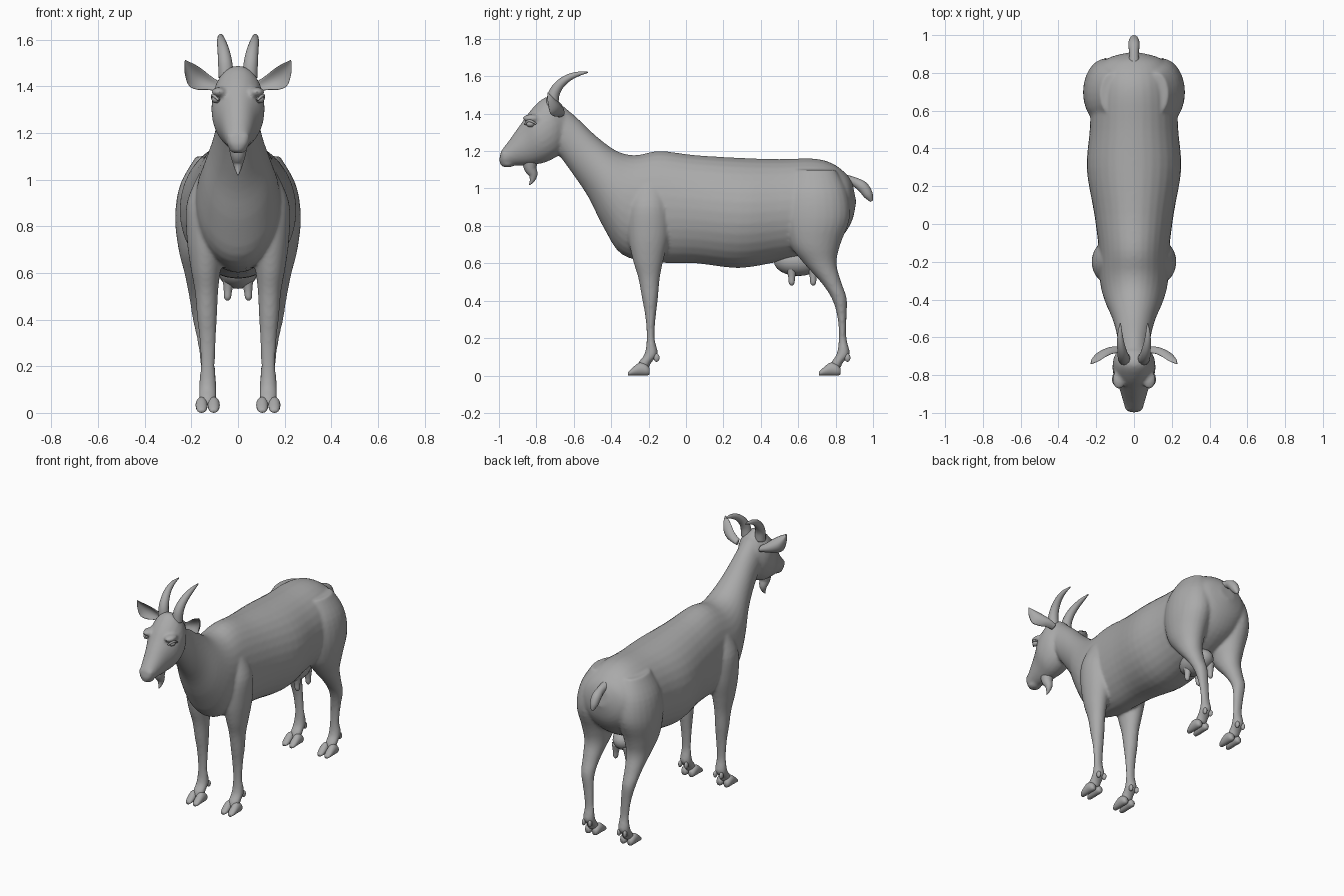
import bpy, bmesh, math
from mathutils import Vector

if "Cube" in bpy.data.objects:
    bpy.data.objects.remove(bpy.data.objects["Cube"])

grey = bpy.data.materials.new("plain grey")
grey.use_nodes = True
GREY = (0.4, 0.4, 0.4, 1)
grey.diffuse_color = GREY
grey.node_tree.nodes["Principled BSDF"].inputs["Base Color"].default_value = GREY
SIDES = (1, -1)


def refine(rows, steps=4):
    """Catmull-Rom interpolation between rows of numbers."""
    rows = [Vector(r) for r in rows]
    out = []
    for i in range(len(rows) - 1):
        a, b = rows[max(i - 1, 0)], rows[i]
        c, d = rows[i + 1], rows[min(i + 2, len(rows) - 1)]
        for s in range(steps):
            t = s / steps
            out.append(0.5 * (2 * b + (c - a) * t + (2 * a - 5 * b + 4 * c - d) * t * t
                              + (3 * b - a - 3 * c + d) * t ** 3))
    return out + [rows[-1]]


def skin(bm, rings):
    """Join rings of points into a closed tube."""
    loops = [[bm.verts.new(p) for p in ring] for ring in rings]
    for lo, hi in zip(loops, loops[1:]):
        for i in range(len(lo)):
            j = (i + 1) % len(lo)
            bm.faces.new((lo[i], lo[j], hi[j], hi[i]))
    bm.faces.new(loops[0])
    bm.faces.new(loops[-1])


def loft(bm, rows, x_sign=1, sides=24):
    """Each row: centre x, half width, then (y, z) of the two profile edges."""
    rings = []
    for x, w, y0, z0, y1, z1 in refine(rows):
        p, q = Vector((x * x_sign, y0, z0)), Vector((x * x_sign, y1, z1))
        mid, half = (p + q) / 2, (p - q) / 2
        rings.append([mid + half * math.cos(a) + Vector((w * math.sin(a), 0, 0))
                      for a in (math.tau * k / sides for k in range(sides))])
    skin(bm, rings)


def ball(bm, centre, size):
    made = bmesh.ops.create_uvsphere(bm, u_segments=20, v_segments=12, radius=1)["verts"]
    bmesh.ops.scale(bm, vec=size, verts=made)
    bmesh.ops.translate(bm, vec=centre, verts=made)


def finish(name, bm, voxel=0, smooth=0):
    bmesh.ops.recalc_face_normals(bm, faces=bm.faces)
    for f in bm.faces:
        f.smooth = True
    mesh = bpy.data.meshes.new(name)
    bm.to_mesh(mesh)
    bm.free()
    mesh.materials.append(grey)
    ob = bpy.data.objects.new(name, mesh)
    bpy.context.scene.collection.objects.link(ob)
    if voxel:
        mod = ob.modifiers.new("fuse", "REMESH")
        mod.mode, mod.voxel_size, mod.use_smooth_shade = "VOXEL", voxel, True
        mod = ob.modifiers.new("soften", "SMOOTH")
        mod.factor, mod.iterations = 0.5, smooth
    return ob


def tube(name, points, sign=1):
    """Tapered round tube; each point: x, y, z, radius."""
    bm = bmesh.new()
    pts = refine(points, 6)
    rings = []
    for i, p in enumerate(pts):
        t = (pts[min(i + 1, len(pts) - 1)] - pts[max(i - 1, 0)]).xyz.normalized()
        u = t.cross(Vector((1, 0, 0))).normalized()
        v = t.cross(u)
        ring = [p.xyz + p.w * (u * math.cos(a) + v * math.sin(a))
                for a in (math.tau * k / 14 for k in range(14))]
        rings.append([Vector((c.x * sign, c.y, c.z)) for c in ring])
    skin(bm, rings)
    return finish(name, bm)


# Trunk and neck: half width, top edge, bottom edge
TRUNK = [(.05, .89, 1.03, .91, .93), (.15, .855, 1.08, .885, .82), (.2, .78, 1.135, .81, .72),
         (.225, .68, 1.16, .66, .64), (.235, .5, 1.157, .48, .605), (.25, .3, 1.163, .28, .575),
         (.21, .05, 1.178, .05, .6), (.185, -.14, 1.2, -.16, .605), (.18, -.27, 1.178, -.34, .645),
         (.155, -.37, 1.2, -.44, .79), (.115, -.48, 1.28, -.52, .95), (.09, -.58, 1.375, -.6, 1.07),
         (.08, -.68, 1.46, -.68, 1.18)]
# Head from muzzle to poll
HEAD = [(.025, -.992, 1.185, -1, 1.145), (.045, -.985, 1.205, -.975, 1.122),
        (.06, -.94, 1.265, -.92, 1.122), (.083, -.88, 1.35, -.83, 1.125),
        (.112, -.82, 1.43, -.75, 1.14), (.108, -.745, 1.49, -.68, 1.18),
        (.075, -.67, 1.46, -.64, 1.25)]
# Legs: centre x, half width, front y, back y, height
FRONT_LEG = [(.12, .05, -.27, -.12, 1.02), (.13, .09, -.31, -.09, .9), (.135, .085, -.31, -.09, .75),
             (.138, .065, -.285, -.12, .62), (.135, .05, -.255, -.14, .52), (.133, .043, -.235, -.15, .41),
             (.13, .035, -.217, -.162, .31), (.13, .031, -.21, -.168, .2), (.13, .038, -.222, -.15, .115),
             (.13, .038, -.255, -.185, .07), (.13, .035, -.265, -.2, .035)]
HIND_LEG = [(.12, .06, .58, .8, 1.1), (.14, .108, .53, .86, .98), (.15, .12, .52, .875, .84),
            (.155, .1, .555, .825, .7), (.155, .075, .63, .805, .6), (.155, .055, .72, .83, .5),
            (.152, .044, .78, .86, .41), (.14, .035, .81, .858, .31), (.13, .031, .817, .858, .2),
            (.13, .038, .805, .876, .115), (.13, .038, .775, .84, .07), (.13, .035, .765, .825, .035)]

body = bmesh.new()
loft(body, [(0,) + r for r in TRUNK], sides=32)
loft(body, [(0,) + r for r in HEAD])
for s in SIDES:
    for leg in (FRONT_LEG, HIND_LEG):
        loft(body, [(x, w, yf, z, yb, z) for x, w, yf, yb, z in leg], s)
    ball(body, (s * .13, -.2, .82), (.085, .1, .2))      # shoulder
    ball(body, (s * .08, -.825, 1.375), (.035, .05, .022))  # brow
    ball(body, (s * .028, -.972, 1.185), (.02, .02, .018))  # nostril wing
ball(body, (0, -.955, 1.132), (.04, .04, .02))           # lower lip
finish("body", body, .009, 8)

for s in SIDES:
    side = "left" if s > 0 else "right"

    # Cloven hooves and dewclaws
    for place, toe in (("front", -.31), ("hind", .71)):
        hoof = bmesh.new()
        for claw in SIDES:
            x = .13 + claw * .026
            loft(hoof, [(x, .012, toe, .018, toe, 0), (x, .022, toe + .02, .038, toe + .015, 0),
                        (x, .026, toe + .06, .068, toe + .06, 0),
                        (x, .024, toe + .095, .06, toe + .1, 0),
                        (x, .014, toe + .115, .04, toe + .115, .005)], s, 16)
            ball(hoof, (s * (.13 + claw * .022), toe + .153, .095), (.012, .016, .022))
        finish(f"{place}_hoof_{side}", hoof)

    # Cupped ears
    ear = bmesh.new()
    rings = []
    for x, y, z, h, t in refine([(.085, -.665, 1.4, .02, .016), (.125, -.665, 1.415, .03, .014),
                                 (.165, -.675, 1.43, .044, .01), (.2, -.695, 1.45, .046, .008),
                                 (.222, -.72, 1.482, .026, .006), (.228, -.738, 1.51, .004, .003)]):
        rings.append([Vector((s * (x + .25 * h * -math.cos(a)), y + t * math.sin(a)
                              - .7 * h * math.cos(a) ** 2, z + h * math.cos(a)))
                      for a in (math.tau * k / 20 for k in range(20))])
    skin(ear, rings)
    finish(f"ear_{side}", ear)

    # Eyes with lids
    eye = bmesh.new()
    ball(eye, (s * .094, -.832, 1.345), (.019, .022, .017))
    finish(f"eye_{side}", eye)
    tube(f"upper_eyelid_{side}", [(.084, -.862, 1.342, .005), (.107, -.838, 1.362, .007),
                                  (.109, -.8, 1.345, .005)], s)

    # Back-swept horns
    tube(f"horn_{side}", [(.05, -.715, 1.44, .034), (.055, -.708, 1.5, .031),
                          (.062, -.68, 1.55, .026), (.07, -.635, 1.588, .02),
                          (.074, -.58, 1.611, .013), (.072, -.525, 1.621, .003)], s)

    # Teats
    for place, y in (("front", .565), ("rear", .68)):
        tube(f"{place}_teat_{side}", [(.038, y, .58, .03), (.043, y, .53, .019),
                                      (.045, y, .495, .015), (.045, y, .482, .006)], s)

# Udder
udder = bmesh.new()
ball(udder, (0, .6, .61), (.085, .13, .078))
finish("udder", udder)

# Beard and tail
tube("beard", [(0, -.835, 1.15, .042), (0, -.832, 1.11, .034), (0, -.818, 1.075, .024),
               (0, -.822, 1.045, .014), (0, -.838, 1.018, .002)])
tube("tail", [(0, .85, 1.045, .03), (0, .9, 1.035, .025), (0, .945, 1.008, .03),
              (0, .975, .965, .025), (0, .992, .932, .008)])
